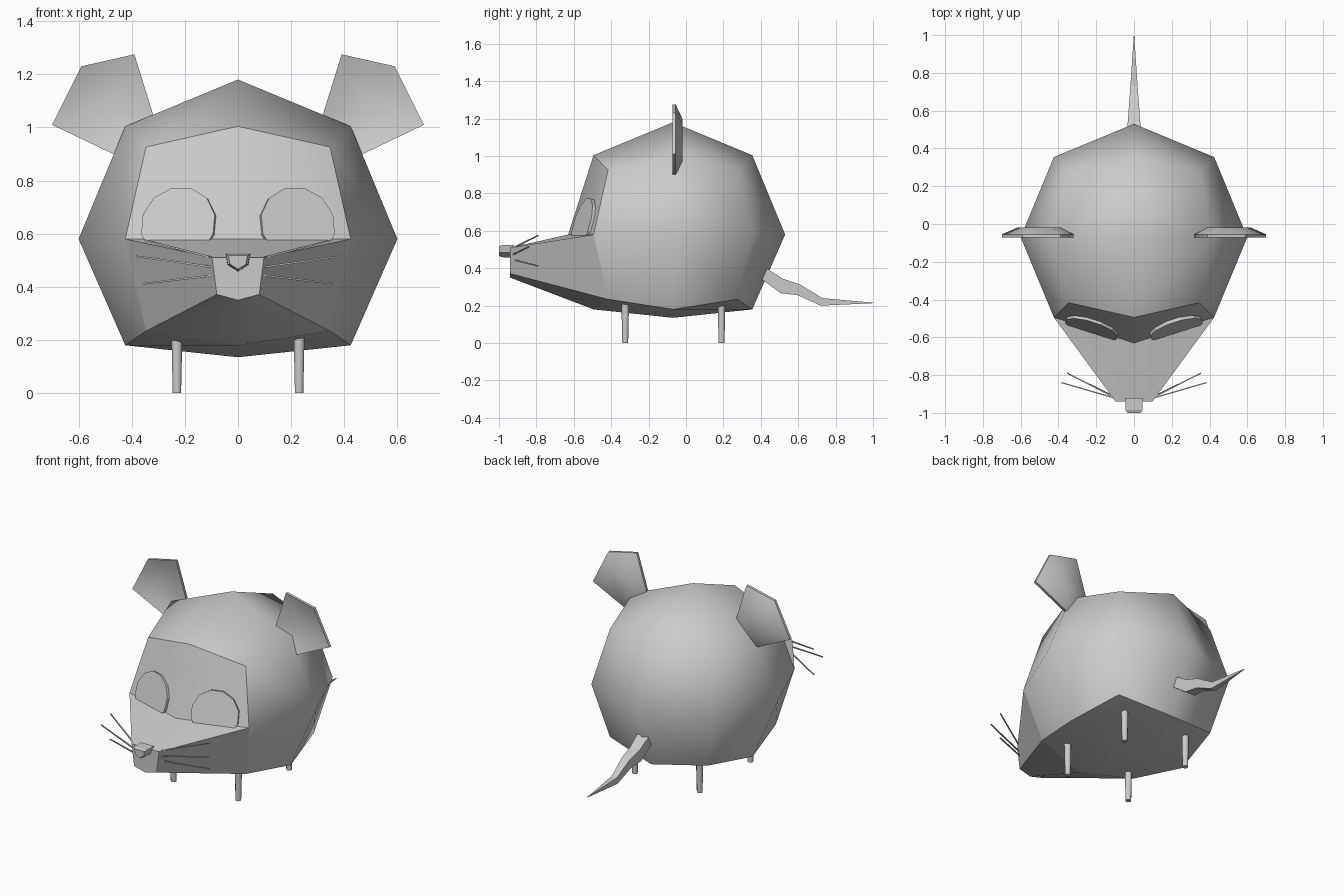
import bpy, bmesh, math
from mathutils import Vector

if "Cube" in bpy.data.objects:
    bpy.data.objects.remove(bpy.data.objects["Cube"])


def finish(name, bm, angle=None):
    bmesh.ops.recalc_face_normals(bm, faces=bm.faces[:])
    me = bpy.data.meshes.new(name)
    bm.to_mesh(me)
    bm.free()
    ob = bpy.data.objects.new(name, me)
    bpy.context.collection.objects.link(ob)
    if angle:
        bpy.ops.object.select_all(action='DESELECT')
        ob.select_set(True)
        bpy.context.view_layer.objects.active = ob
        bpy.ops.object.shade_smooth_by_angle(angle=math.radians(angle))
    return ob


def loft(bm, rings):
    """Skin a list of equal-sized closed rings and cap both ends."""
    vs = [[bm.verts.new(p) for p in r] for r in rings]
    n = len(vs[0])
    for a, b in zip(vs, vs[1:]):
        for i in range(n):
            j = (i + 1) % n
            bm.faces.new((a[i], a[j], b[j], b[i]))
    bm.faces.new(vs[0][::-1])
    bm.faces.new(vs[-1])


def rod(bm, a, b, r1, r2, sides):
    """Tapered cylinder between two points."""
    a, b = Vector(a), Vector(b)
    q = (b - a).to_track_quat('Z', 'Y')
    ring = lambda c, r: [c + q @ Vector((r * math.cos(t), r * math.sin(t), 0))
                         for t in (2 * math.pi * (i + 0.5) / sides for i in range(sides))]
    loft(bm, [ring(a, r1), ring(b, r2)])


# Body: spherised cube with flattened belly and a pulled-out snout
C, R = Vector((0, -0.07, 0.58)), 0.6
bm = bmesh.new()
bmesh.ops.create_cube(bm, size=2)
bmesh.ops.subdivide_edges(bm, edges=bm.edges[:], cuts=1, use_grid_fill=True)
snout = [f for f in bm.faces
         if f.calc_center_median().y < -0.9 and f.calc_center_median().z < 0]
for v in bm.verts:
    v.co = C + v.co.normalized() * R
    if v.co.z < 0.0:
        v.co.z = 0.135
    elif v.co.z < 0.2:
        v.co.z = 0.18
    if v.co.y < -0.65:
        v.co.y = -0.63
ext = bmesh.ops.extrude_face_region(bm, geom=snout)
for v in ext['geom']:
    if isinstance(v, bmesh.types.BMVert):
        v.co = (v.co.x * 0.23, -0.94, 0.35 + (v.co.z - 0.18) * 0.4)
finish("body", bm, 50)

# Nose: small tapered five-sided block
prof = [(-0.047, 0.525), (0.047, 0.525), (0.04, 0.483), (0, 0.457), (-0.04, 0.483)]
bm = bmesh.new()
loft(bm, [[(x * s, y, 0.495 + (z - 0.495) * s) for x, z in prof]
          for y, s in ((-0.92, 1.0), (-0.985, 0.95), (-1.0, 0.75))])
finish("nose", bm)

# Tail: square section tapering along a wavy path (y, top z, bottom z, half width)
path = [(0.38, 0.43, 0.36, 0.042), (0.43, 0.40, 0.33, 0.04), (0.515, 0.345, 0.267, 0.035),
        (0.61, 0.313, 0.255, 0.028), (0.73, 0.24, 0.2, 0.019), (1.0, 0.216, 0.213, 0.001)]
bm = bmesh.new()
loft(bm, [[(-w, y, t), (w, y, t), (w, y - 0.01 * (y < 0.9), b), (-w, y - 0.01 * (y < 0.9), b)]
          for y, t, b, w in path])
finish("tail", bm)

ear = [(0.39, 1.275), (0.59, 1.23), (0.7, 1.01), (0.47, 0.9), (0.37, 0.94), (0.32, 1.05)]
ec = Vector((0.49, 1.08))
for s, side in ((-1, "right"), (1, "left")):
    # Ears: shallow dishes, hollow towards the front
    bm = bmesh.new()
    loft(bm, [[(s * (ec.x + (x - ec.x) * k), y, ec.y + (z - ec.y) * k) for x, z in ear]
              for k, y in ((0.25, -0.042), (0.65, -0.05), (1, -0.072), (1, -0.055), (0.6, -0.018))])
    finish(side + "_ear", bm, 50)

    # Eyes: thin discs lying on the face, cut off by the snout
    bm = bmesh.new()
    n = Vector((s * 0.32, -1, 0.3)).normalized()
    c = Vector((s * 0.22, -0.54, 0.63))
    rod(bm, c - n * 0.02, c + n * 0.02, 0.147, 0.147, 12)
    finish(side + "_eye", bm)

    # Whiskers
    bm = bmesh.new()
    for a, b in (((0.09, -0.925, 0.508), (0.352, -0.79, 0.576)),
                 ((0.09, -0.925, 0.474), (0.383, -0.84, 0.515)),
                 ((0.08, -0.925, 0.445), (0.355, -0.79, 0.412))):
        rod(bm, (s * a[0], a[1], a[2]), (s * b[0], b[1], b[2]), 0.005, 0.004, 4)
    finish(side + "_whiskers", bm)

    # Legs
    for y, end in ((-0.325, "front"), (0.19, "back")):
        bm = bmesh.new()
        rod(bm, (s * 0.23, y, 0), (s * 0.23, y, 0.25), 0.017, 0.023, 8)
        finish(f"{end}_{side}_leg", bm, 50)
